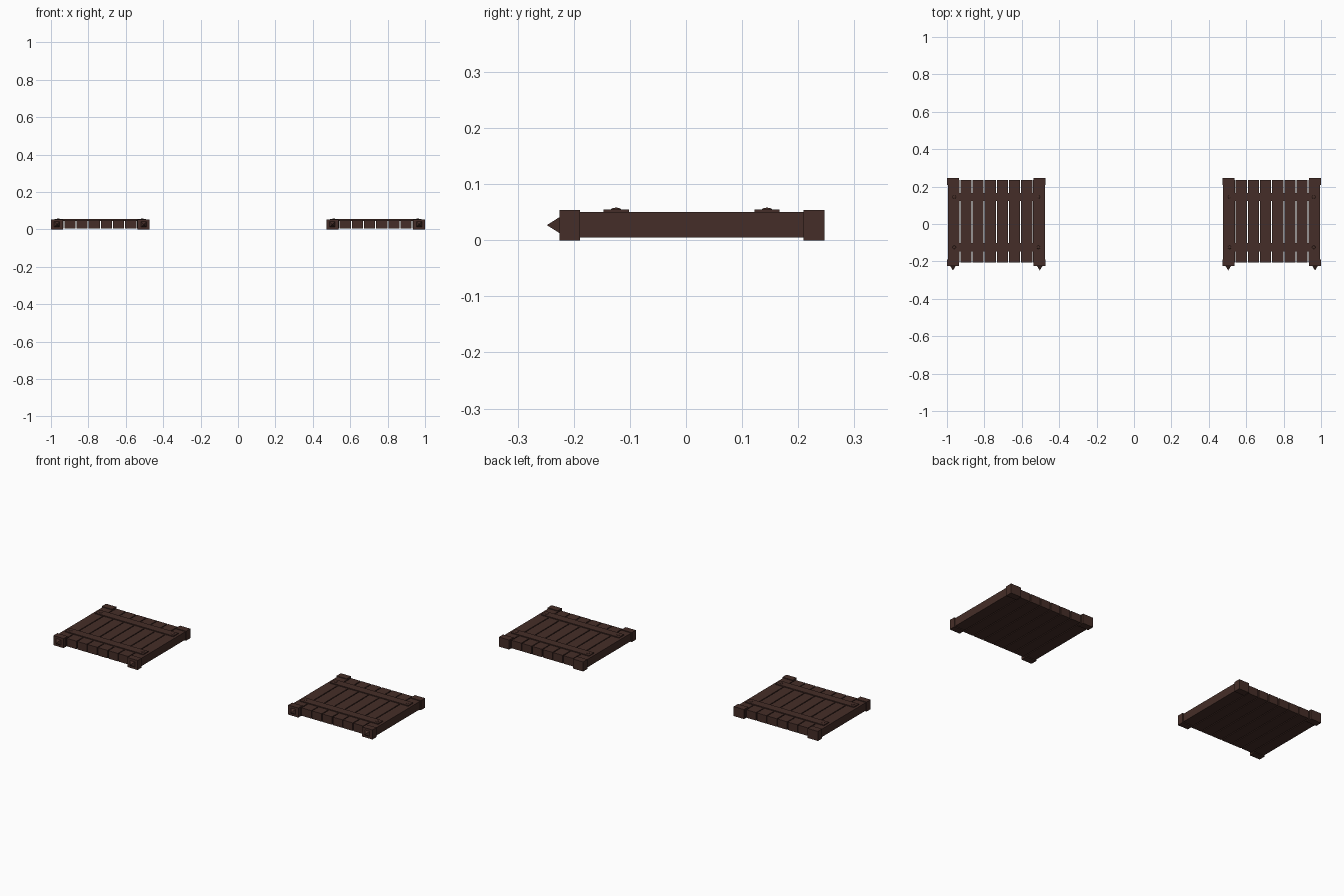
import bpy, math

if "Cube" in bpy.data.objects:
    bpy.data.objects.remove(bpy.data.objects["Cube"])

# Dark stained wood
wood = bpy.data.materials.new("dark_wood")
wood.diffuse_color = (0.06, 0.027, 0.021, 1)
wood.use_nodes = True
wood.node_tree.nodes["Principled BSDF"].inputs["Base Color"].default_value = wood.diffuse_color


def finish(ob, name):
    ob.name = name
    ob.data.materials.append(wood)
    return ob


def box(name, x0, x1, y0, y1, z0, z1):
    bpy.ops.mesh.primitive_cube_add(size=1, location=((x0 + x1) / 2, (y0 + y1) / 2, (z0 + z1) / 2))
    ob = bpy.context.object
    ob.scale = (x1 - x0, y1 - y0, z1 - z0)
    bpy.ops.object.transform_apply(location=False, rotation=False, scale=True)
    return finish(ob, name)


def stud(name, x, y):
    # flattened dome nail head
    bpy.ops.mesh.primitive_uv_sphere_add(segments=12, ring_count=6, radius=0.009, location=(x, y, 0.055))
    ob = bpy.context.object
    ob.scale.z = 0.35
    bpy.ops.object.transform_apply(location=False, rotation=False, scale=True)
    return finish(ob, name)


def spike(name, x):
    # four-sided point on the front of a corner block
    bpy.ops.mesh.primitive_cone_add(vertices=4, radius1=0.0205, depth=0.023, location=(x, -0.2365, 0.027),
                                    rotation=(math.pi / 2, 0, 0))
    ob = bpy.context.object
    bpy.ops.object.transform_apply(location=False, rotation=True, scale=False)
    # turn the diamond base square to the block
    ob.rotation_euler.y = math.pi / 4
    bpy.ops.object.transform_apply(location=False, rotation=True, scale=False)
    return finish(ob, name)


def panel(side, cx):
    half, count, gap = 0.2595, 8, 0.005
    pitch = 2 * half / count
    # Planks with narrow gaps
    for i in range(count):
        a = cx - half + i * pitch
        x0 = a + (gap / 2 if i else 0)
        x1 = a + pitch - (gap / 2 if i < count - 1 else 0)
        box(f"{side}_plank_{i + 1}", x0, x1, -0.206, 0.235, 0.005, 0.05)
    # Cross battens and nail heads
    for label, y in (("front", -0.1245), ("back", 0.1445)):
        box(f"{side}_{label}_batten", cx - 0.245, cx + 0.245, y - 0.0225, y + 0.0225, 0.046, 0.055)
        for s in (-1, 1):
            stud(f"{side}_{label}_nail", cx + s * 0.225, y)
    # Corner blocks and front spikes
    for s in (-1, 1):
        xa, xb = sorted((cx + s * 0.2, cx + s * 0.264))
        box(f"{side}_front_corner", xa, xb, -0.225, -0.189, 0, 0.054)
        box(f"{side}_back_corner", xa, xb, 0.209, 0.247, 0, 0.054)
        spike(f"{side}_front_spike", (xa + xb) / 2)


panel("left", -0.736)
panel("right", 0.736)
